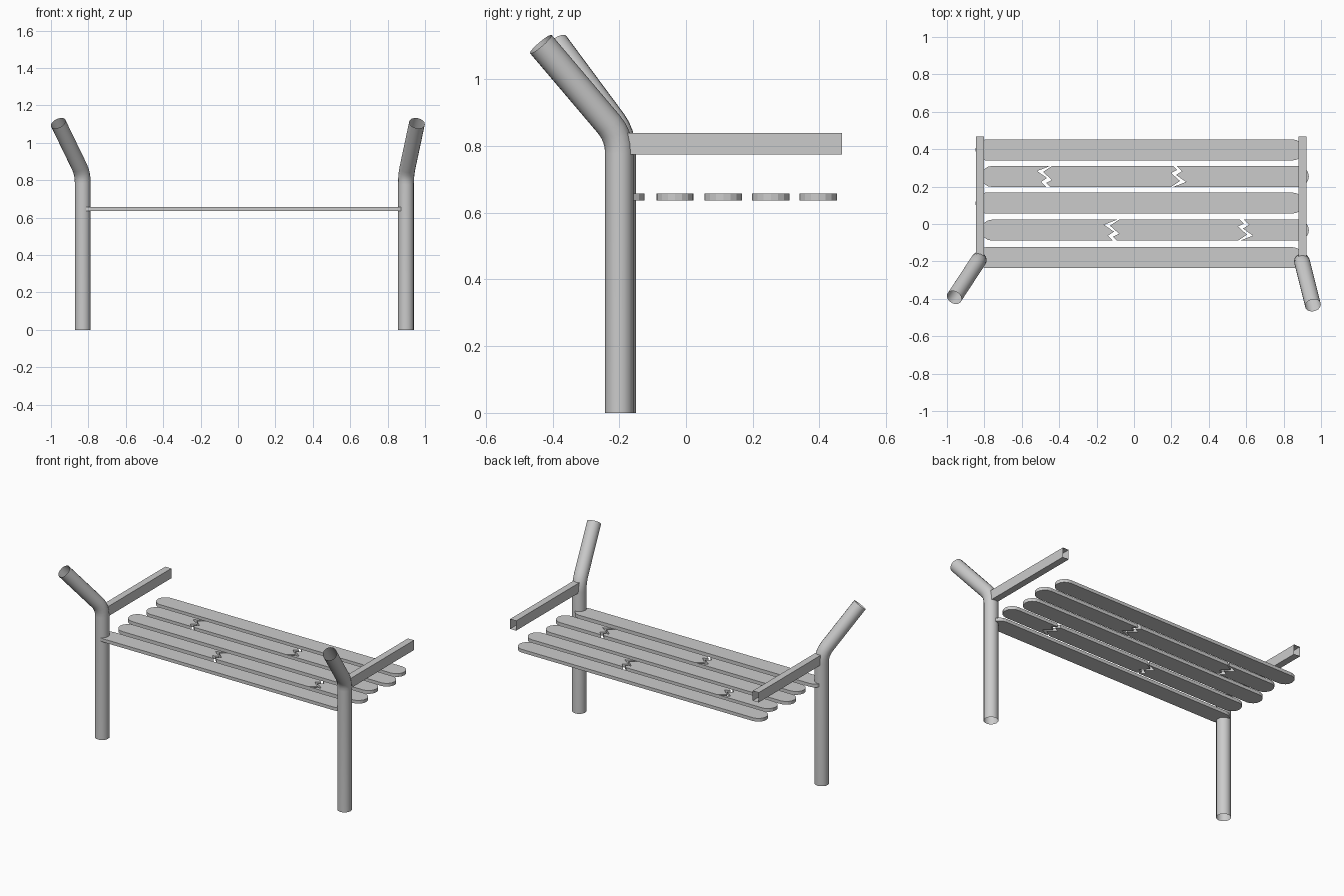
import bpy, bmesh, math
from mathutils import Vector

if "Cube" in bpy.data.objects:
    bpy.data.objects.remove(bpy.data.objects["Cube"])


def mesh_object(name, bm):
    bmesh.ops.recalc_face_normals(bm, faces=bm.faces)
    me = bpy.data.meshes.new(name)
    bm.to_mesh(me)
    bm.free()
    ob = bpy.data.objects.new(name, me)
    bpy.context.collection.objects.link(ob)
    return ob


# Bent open tube post
def post(name, base, corner_z, end, radius=0.0425):
    a = Vector(base)
    c = Vector((base[0], base[1], corner_z))
    e = Vector(end)
    p = c - Vector((0, 0, 0.05))
    q = c + (e - c).normalized() * 0.05
    bend = [p * (1 - t) ** 2 + c * 2 * t * (1 - t) + q * t * t
            for t in (i / 4 for i in range(5))]
    pts = [a] + bend + [e]
    cu = bpy.data.curves.new(name, 'CURVE')
    cu.dimensions = '3D'
    cu.bevel_depth = radius
    cu.bevel_resolution = 6
    cu.use_fill_caps = False
    sp = cu.splines.new('POLY')
    sp.points.add(len(pts) - 1)
    for point, co in zip(sp.points, pts):
        point.co = (*co, 1)
    ob = bpy.data.objects.new(name, cu)
    bpy.context.collection.objects.link(ob)
    bpy.ops.object.select_all(action='DESELECT')
    ob.select_set(True)
    bpy.context.view_layer.objects.active = ob
    bpy.ops.object.convert(target='MESH')
    bpy.ops.object.shade_smooth_by_angle(angle=math.radians(40))


post("left_post", (-0.83, -0.193, 0), 0.835, (-0.961, -0.393, 1.105))
post("right_post", (0.898, -0.2, 0), 0.828, (0.957, -0.435, 1.105))


# Square arm tube, open at both ends
def arm(name, x):
    bm = bmesh.new()
    w, z0, z1 = 0.0215, 0.775, 0.838
    rings = [[bm.verts.new((x + dx, y, z)) for dx, z in
              ((-w, z0), (w, z0), (w, z1), (-w, z1))] for y in (-0.18, 0.468)]
    for i in range(4):
        j = (i + 1) % 4
        bm.faces.new((rings[0][i], rings[0][j], rings[1][j], rings[1][i]))
    mesh_object(name, bm)


arm("left_arm", -0.823)
arm("right_arm", 0.901)

# Seat slats
HALF, Z0, THICK = 0.056, 0.636, 0.021


def plank(name, outlines):
    bm = bmesh.new()
    for outline in outlines:
        low = [bm.verts.new((x, y, Z0)) for x, y in outline]
        face = bm.faces.new(low)
        ext = bmesh.ops.extrude_face_region(bm, geom=[face], use_keep_orig=True)
        top = [v for v in ext["geom"] if isinstance(v, bmesh.types.BMVert)]
        bmesh.ops.translate(bm, verts=top, vec=(0, 0, THICK))
    mesh_object(name, bm)


# Half-round end; side is -1 for left (top to bottom), +1 for right (bottom to top)
def round_end(tip, y, side, n=8):
    return [(tip - side * HALF + side * HALF * math.sin(math.pi * i / n),
             y - side * HALF * math.cos(math.pi * i / n)) for i in range(n + 1)]


# Zigzag break edges, top to bottom, relative to the middle of the broken piece
OUTER = [(-.329, .056), (-.398, .029), (-.345, -.008), (-.377, -.029), (-.350, -.056)]
INNER = [(-.318, .056), (-.366, .024), (-.318, -.019), (-.350, -.035), (-.329, -.056)]


def place(pts, cx, cy, s=1):
    return [(cx + s * x, cy + s * y) for x, y in pts]


for i, y in enumerate((0.396, 0.254, 0.112, -0.033, -0.180)):
    if i % 2 == 0:
        plank(f"seat_slat_{i + 1}",
              [round_end(-0.848, y, -1) + round_end(0.905, y, 1)])
    else:
        cx = -0.12 if i == 1 else 0.238
        plank(f"broken_seat_slat_{i + 1}", [
            round_end(-0.816, y, -1) + place(OUTER, cx, y)[::-1],
            place(INNER, cx, y) + place(INNER, cx, y, -1),
            round_end(0.935, y, 1) + place(OUTER, cx, y, -1)[::-1]])
